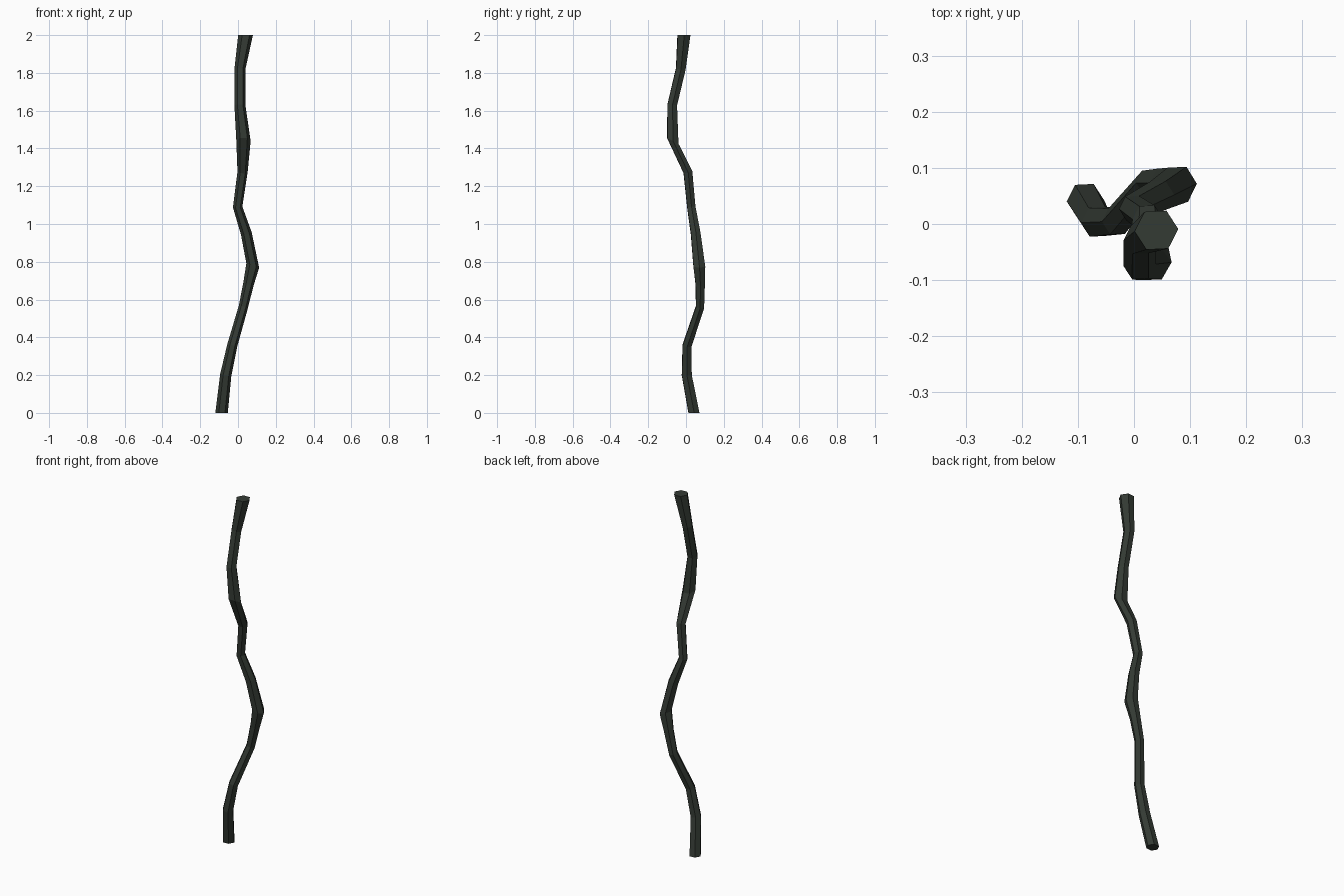
import bpy, bmesh, math
from mathutils import Vector

if "Cube" in bpy.data.objects:
    bpy.data.objects.remove(bpy.data.objects["Cube"])

SIDES = 6
# Centre line of the stick with its thickness: x, y, z, radius
PATH = [
    (-0.087, 0.042, 0.00, 0.033),
    (-0.065, 0.004, 0.20, 0.030),
    (-0.031, 0.005, 0.355, 0.027),
    (0.028, 0.074, 0.56, 0.025),
    (0.055, 0.075, 0.68, 0.028),
    (0.078, 0.070, 0.78, 0.036),
    (0.044, 0.051, 0.95, 0.029),
    (-0.002, 0.028, 1.09, 0.025),
    (0.024, 0.010, 1.275, 0.027),
    (0.029, -0.070, 1.44, 0.038),
    (0.010, -0.073, 1.63, 0.029),
    (0.010, -0.028, 1.82, 0.029),
    (0.040, -0.011, 2.00, 0.039),
]
# Rings with their own tilt: flat cut ends and the knots
TILT = {0: (0, 0, 1), 5: (0.35, 0, 1), 9: (0, 0.5, 1), len(PATH) - 1: (0, 0, 1)}

bark = bpy.data.materials.new("dark green bark")
bark.diffuse_color = (0.034, 0.043, 0.034, 1)
bark.use_nodes = True
bark.node_tree.nodes["Principled BSDF"].inputs["Base Color"].default_value = bark.diffuse_color

# Sweep a six-sided ring along the path
points = [Vector(p[:3]) for p in PATH]
bm = bmesh.new()
rings = []
for i, (p, row) in enumerate(zip(points, PATH)):
    if i in TILT:
        normal = Vector(TILT[i])
    else:
        normal = (p - points[i - 1]).normalized() + (points[i + 1] - p).normalized()
    turn = Vector((0, 0, 1)).rotation_difference(normal.normalized())
    ring = []
    for k in range(SIDES):
        a = 2 * math.pi * k / SIDES + 0.05
        ring.append(bm.verts.new(p + turn @ Vector((math.cos(a), math.sin(a), 0)) * row[3]))
    rings.append(ring)

for low, high in zip(rings, rings[1:]):
    for k in range(SIDES):
        n = (k + 1) % SIDES
        bm.faces.new((low[k], low[n], high[n], high[k]))

# Cut ends
bm.faces.new(rings[0][::-1])
bm.faces.new(rings[-1])

mesh = bpy.data.meshes.new("crooked_stick")
bm.to_mesh(mesh)
bm.free()
mesh.materials.append(bark)
stick = bpy.data.objects.new("crooked_stick", mesh)
bpy.context.collection.objects.link(stick)
